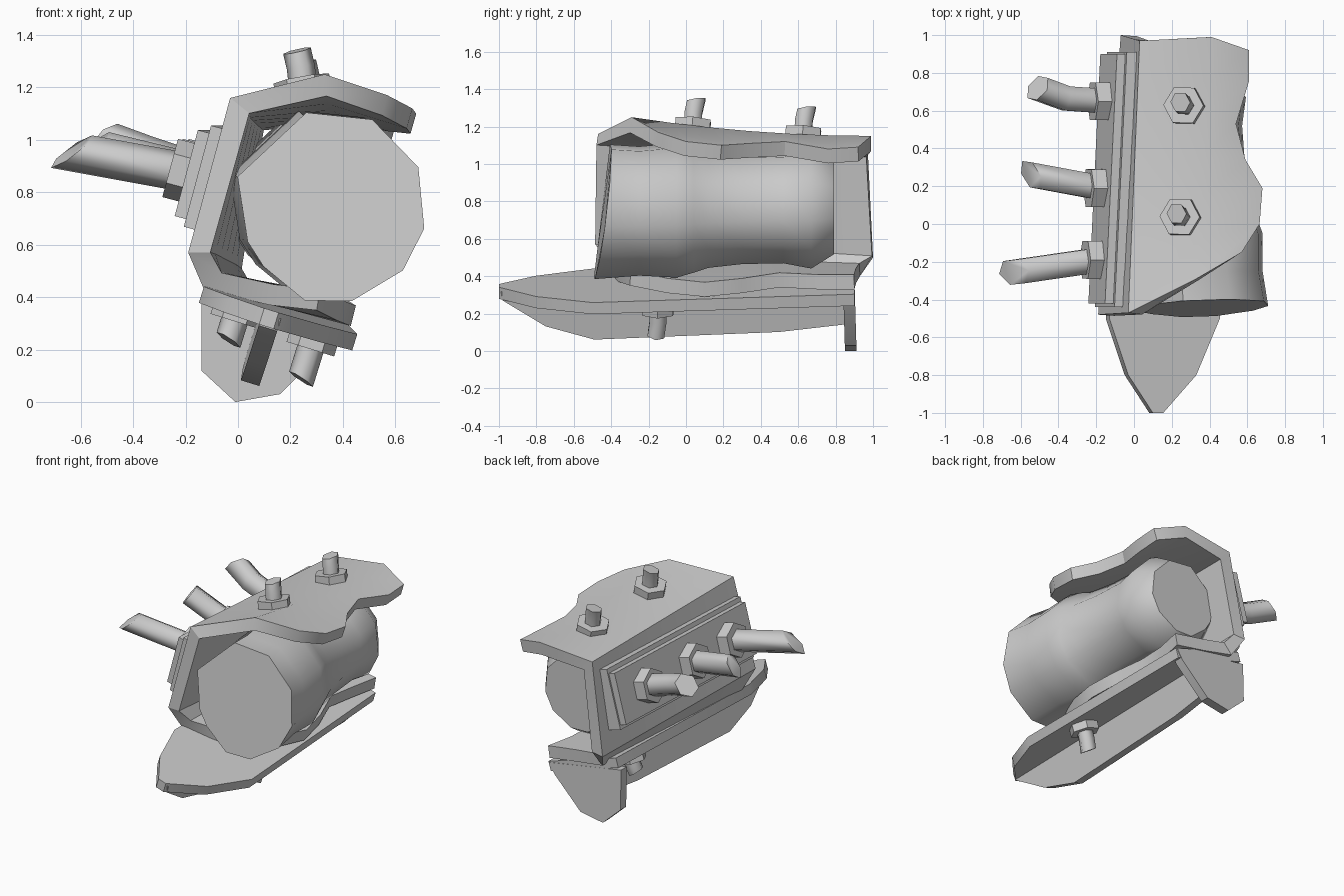
import bpy, bmesh, math
from mathutils import Vector as V

if "Cube" in bpy.data.objects:
    bpy.data.objects.remove(bpy.data.objects["Cube"])


def build(name, verts, faces, smooth=30, fix=True):
    bm = bmesh.new()
    vs = [bm.verts.new(v) for v in verts]
    for f in faces:
        bm.faces.new([vs[i] for i in f])
    if fix:
        bmesh.ops.recalc_face_normals(bm, faces=bm.faces)
    me = bpy.data.meshes.new(name)
    bm.to_mesh(me)
    bm.free()
    ob = bpy.data.objects.new(name, me)
    bpy.context.collection.objects.link(ob)
    bpy.ops.object.select_all(action='DESELECT')
    ob.select_set(True)
    bpy.context.view_layer.objects.active = ob
    bpy.ops.object.shade_smooth_by_angle(angle=math.radians(smooth))
    return ob


def loft(name, rings, smooth=30):
    """Closed solid through equal-sized rings, capped at both ends."""
    n = len(rings[0])
    verts = [v for r in rings for v in r]
    faces = [list(range(n)), list(range(len(verts) - n, len(verts)))]
    for k in range(len(rings) - 1):
        for i in range(n):
            j = (i + 1) % n
            faces.append([k*n + i, k*n + j, (k + 1)*n + j, (k + 1)*n + i])
    return build(name, verts, faces, smooth)


def ring(c, axis, r, n, slant=V((0, 0, 0))):
    axis = V(axis).normalized()
    a = axis.cross(V((0.02, 1, 0.01))).normalized()
    b = axis.cross(a)
    out = []
    for i in range(n):
        t = 2*math.pi*i/n
        o = (a*math.cos(t) + b*math.sin(t))*r
        out.append(V(c) + o + axis*o.dot(slant))
    return out


def pin(name, base, axis, path, slant, collar=0.115, height=0.075, r=0.075):
    """Hexagonal collar plus a rod along path with a slanted tip."""
    base, axis = V(base), V(axis).normalized()
    loft(name + "_collar", [ring(base - axis*0.02, axis, collar, 6),
                            ring(base + axis*height, axis, collar, 6)])
    pts = [base] + [V(p) for p in path]
    rings = []
    for i, p in enumerate(pts):
        d = pts[min(i + 1, len(pts) - 1)] - pts[max(i - 1, 0)]
        last = i == len(pts) - 1
        rings.append(ring(p, d, r, 6, V(slant) if last else V((0, 0, 0))))
    loft(name + "_rod", rings, 61)


# Barrel: ten-sided, waisted, with a leaning front face
angles = [104, 64, 24, -13, -41, -77, -105, -138, -157, 162]
barrel = []
for y, r in [(-.45, .37), (-.25, .355), (-.05, .37), (.04, .345), (.12, .32), (.3, .303),
             (.52, .303), (.67, .335), (.79, .26)]:
    cx, cz = .35 - .075*(y + .45), .745 + .02*(y + .45)
    lean = .12 if y < -.4 else 0
    loop = []
    for a in angles:
        k = r*(.92 if a < -130 else 1)
        dx, dz = k*math.cos(math.radians(a)), k*math.sin(math.radians(a))
        loop.append(V((cx + dx, y + lean*(dz + max(dx, 0)*.6), cz + dz)))
    barrel.append(loop)
loft("barrel", barrel, 42)

# Shell: open wrap with wavy right-hand edges
low_edge = [(.30, -.3, .35), (.38, -.1, .31), (.43, .1, .29), (.40, .3, .31),
            (.34, .5, .34), (.36, .7, .33), (.40, .9, .33)]
top_edge = [(.57, -.15, 1.17), (.665, 0, 1.12), (.68, .19, 1.10), (.59, .34, 1.11),
            (.54, .53, 1.12), (.61, .76, 1.08), (.61, .92, 1.09)]
columns = [((.12, -.36, .37), (.18, .91, .365)), ((-.13, -.42, .43), (-.02, .93, .40)),
           ((-.19, -.48, .57), (-.07, 1.0, .5)), ((-.03, -.47, 1.16), (.03, .97, 1.11)),
           ((.33, -.29, 1.25), (.41, .99, 1.15))]
grid, faces = [], []
for k in range(7):
    t = k/6
    row = [V(low_edge[k])] + [V(a).lerp(V(b), t) for a, b in columns] + [V(top_edge[k])]
    row[5].z -= .1*t*(1 - t)
    grid += row
for k in range(6):
    for c in range(6):
        i = k*7 + c
        faces.append([i, i + 1, i + 8, i + 7])
shell = build("shell", grid, faces, fix=False)
mod = shell.modifiers.new("thickness", 'SOLIDIFY')
mod.thickness = .08
mod.offset = -1
mod.use_even_offset = True
bpy.ops.object.modifier_apply(modifier=mod.name)
bpy.ops.object.shade_smooth_by_angle(angle=math.radians(30))

# Stacked side plates lying on the sloping left wall
up, out = V((.26, 0, .965)), V((-.965, 0, .26))


def wall(y, h, n):
    return V((-.112 + .048*(y + .45), y, .85)) + up*h + out*n


for name, h, y0, y1, n0, n1 in [("side_plate_inner", .2, -.44, .91, -.05, .045),
                                ("side_plate_outer", .17, -.42, .9, .03, .09)]:
    loft(name, [[wall(y0, -h, n), wall(y1, -h, n), wall(y1, h, n), wall(y0, h, n)]
                for n in (n0, n1)])

# Side pins
for i, (y, path, slant) in enumerate([
        (-.19, [(-.635, -.255, .955)], (0, .2, -.9)),
        (.19, [(-.545, .26, .965)], (0, .5, -.5)),
        (.65, [(-.36, .665, .945), (-.51, .72, 1.0)], (0, -.2, -.4))]):
    pin("side_pin_%d" % (i + 1), wall(y, 0, .09), out, path, slant)

# Top pins
for i, (x, y, z) in enumerate([(.25, .035, 1.185), (.27, .625, 1.14)]):
    pin("top_pin_%d" % (i + 1), (x, y, z), (-.18, .08, 1),
        [(x - .01, y + .005, z + .09), (x - .025, y + .02, z + .155)], (0, .35, 0),
        collar=.108, height=.05, r=.054)

# Sled plate under the shell, pointed at the front
down = V((-.296, 0, -.955))


def sled(x, y, d=0):
    return V((x, y, .40 - .31*x + .022*(y + .5))) + down*d


outline = [(.1, -1), (.155, -1), (.33, -.8), (.455, -.5), (.41, .9),
           (-.1, .9), (-.13, -.5), (-.03, -.8)]
loft("sled_plate", [[sled(x, y, d) for x, y in outline] for d in (0, .065)])

# Keel
profile = [(-.99, .02), (-.98, .07), (-.75, .22), (-.49, .3), (.5, .28), (.86, .245), (.86, .02)]
loft("keel", [[sled(x, y, d) for y, d in profile] for x in (.10, .17)])

# Rear fin
fin = [(-.14, .39), (-.14, .12), (-.01, 0), (.16, .03), (.36, .23), (.4, .3)]
loft("rear_fin", [[V((x, y - .03*z, z)) for x, z in fin] for y in (.85, .912)])

# Bottom pins
for name, x, y, length in [("bottom_pin_right", .31, -.15, .175), ("bottom_pin_left", .02, .6, .13)]:
    b = sled(x, y, .06)
    pin(name, b, down, [b + down*length*.6, b + down*length + V((0, -.01, 0))],
        (.3, 0, 0), collar=.095, height=.055, r=.052)
